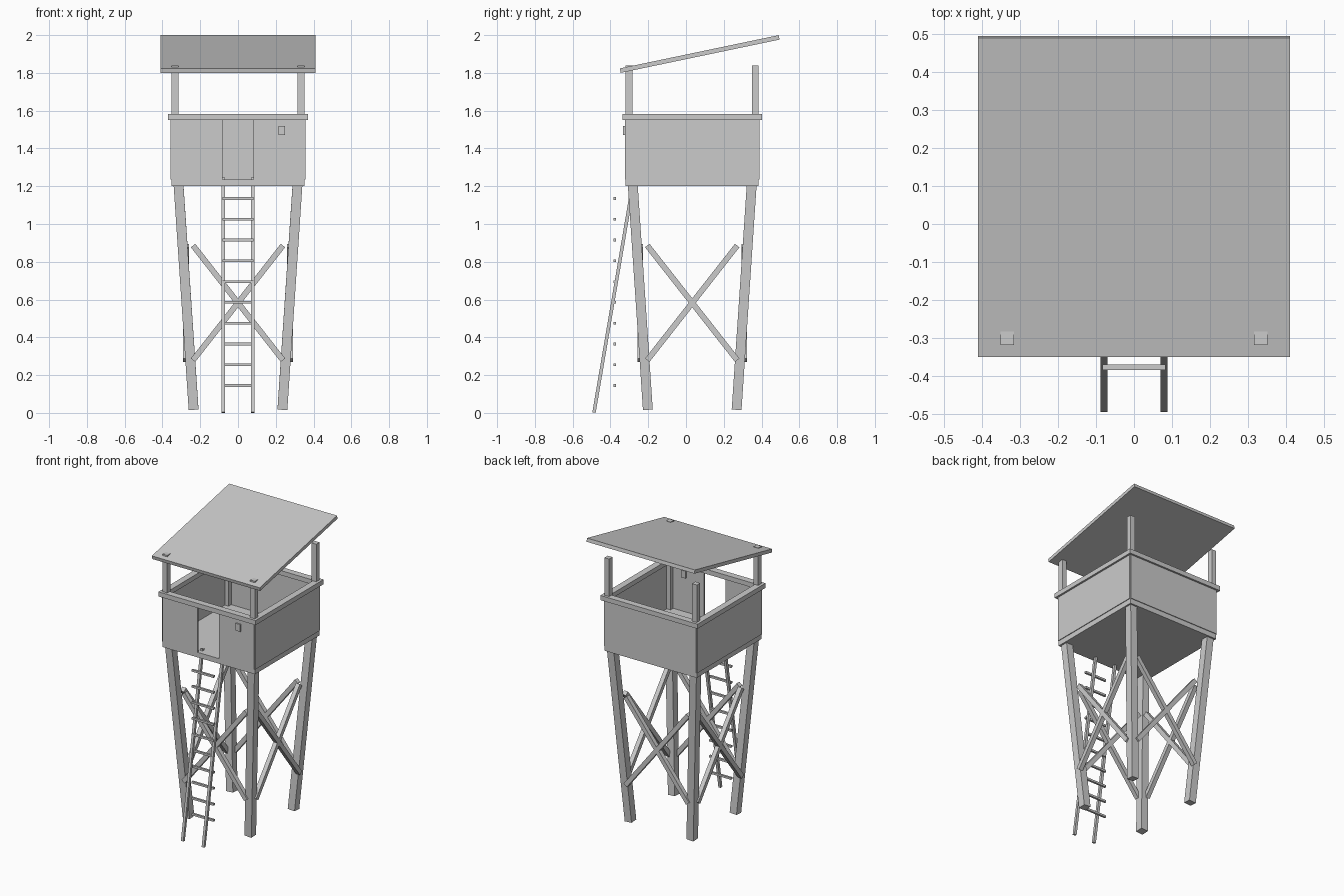
import bpy
from mathutils import Vector, Matrix

cube = bpy.data.objects.get("Cube")
if cube:
    bpy.data.objects.remove(cube, do_unlink=True)

CY = 0.033  # tower axis in y

grey = bpy.data.materials.new("plain_grey")
grey.use_nodes = True
colour = (0.6, 0.6, 0.6, 1)
grey.diffuse_color = colour
grey.node_tree.nodes["Principled BSDF"].inputs["Base Color"].default_value = colour


def box(name, lo, hi):
    """Axis-aligned box between two corners."""
    lo, hi = Vector(lo), Vector(hi)
    bpy.ops.mesh.primitive_cube_add(size=1)
    ob = bpy.context.object
    ob.name = name
    ob.data.transform(Matrix.Translation((lo + hi) / 2) @ Matrix.Diagonal((*(hi - lo), 1)))
    ob.data.materials.append(grey)
    return ob


def beam(name, start, end, width, depth, side=(1, 0, 0)):
    """Square-ended beam; width runs along the given side direction."""
    start, end = Vector(start), Vector(end)
    z = (end - start).normalized()
    x = Vector(side)
    x = (x - z * x.dot(z)).normalized()
    y = z.cross(x)
    ob = box(name, (-width / 2, -depth / 2, 0), (width / 2, depth / 2, (end - start).length))
    ob.data.transform(Matrix.Translation(start) @ Matrix((x, y, z)).transposed().to_4x4())
    return ob


# Splayed legs and upright roof posts at the four corners
for sx, side in ((-1, "right"), (1, "left")):
    for sy, end in ((-1, "front"), (1, "back")):
        beam(f"{end}_{side}_leg", (sx * 0.235, CY + sy * 0.235, 0.018),
             (sx * 0.315, CY + sy * 0.315, 1.21), 0.052, 0.052)
        px, py = sx * 0.334, CY + sy * 0.334
        box(f"{end}_{side}_post", (px - 0.018, py - 0.018, 1.21), (px + 0.018, py + 0.018, 1.84))

# Crossed braces on all four sides
for s in (-1, 1):
    for d in (-1, 1):
        beam("cross_brace", (-d * 0.238, CY + s * 0.275, 0.279),
             (d * 0.238, CY + s * 0.275, 0.886), 0.03, 0.03, (0, 1, 0))
        beam("side_cross_brace", (s * 0.275, CY - d * 0.238, 0.279),
             (s * 0.275, CY + d * 0.238, 0.886), 0.03, 0.03)

# Cabin floor and thin wall panels, with a doorway in the front
F, W, L = 0.352, 0.357, 0.35
Z0, Z1 = 1.235, 1.55
box("floor", (-F, CY - F, 1.2), (F, CY + F, Z0))
box("back_wall", (-L, CY + W - 0.012, Z0), (L, CY + W, Z1))
for s in (-1, 1):
    xs = sorted((s * W, s * (W - 0.012)))
    box("side_wall", (xs[0], CY - L, Z0), (xs[1], CY + L, Z1))
    xs = sorted((s * 0.082, s * L))
    box("front_wall", (xs[0], CY - W, Z0), (xs[1], CY - W + 0.012, Z1))
box("wall_box", (0.215, CY - 0.366, 1.47), (0.25, CY - 0.336, 1.52))

# Hand rail round the top of the walls
R, T = 0.37, 0.325
for s in (-1, 1):
    a, b = sorted((s * R, s * T))
    box("side_rail", (a, CY - R, 1.55), (b, CY + R, 1.582))
    box("end_rail", (-T, CY + a, 1.55), (T, CY + b, 1.582))

# Sloping roof slab
beam("roof", (0, -0.348, 1.812), (0, 0.493, 1.988), 0.822, 0.024)

# Leaning ladder rails with an upright stack of rungs
for s in (-1, 1):
    beam("ladder_rail", (s * 0.079, -0.487, 0.002), (s * 0.079, -0.275, 1.245), 0.018, 0.018)
for i in range(10):
    z = 0.145 + i * 0.11
    box("ladder_rung", (-0.083, -0.385, z - 0.007), (0.083, -0.371, z + 0.007))
